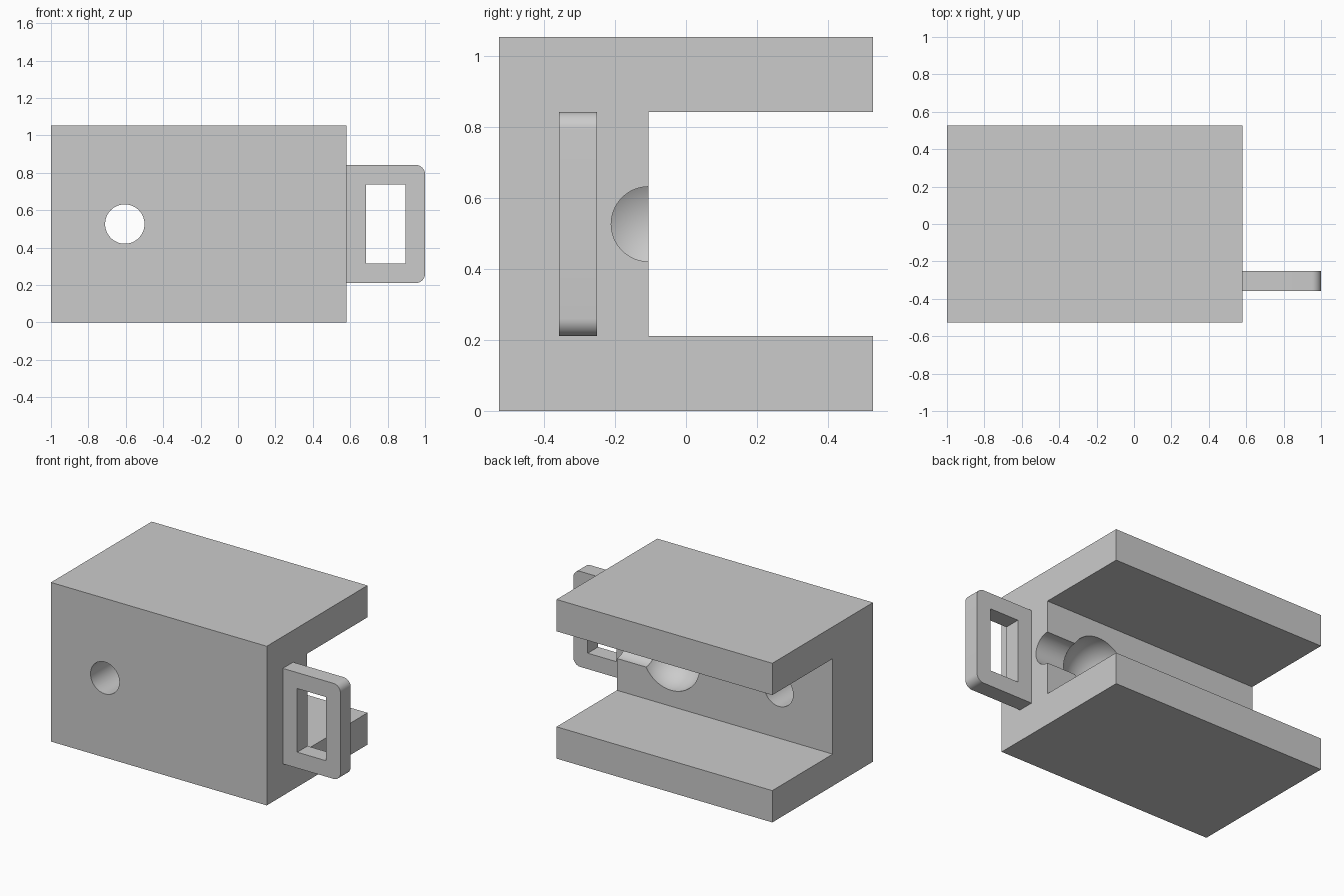
import bpy, bmesh, math
from mathutils import Vector

cube = bpy.data.objects.get("Cube")
if cube:
    bpy.data.objects.remove(cube, do_unlink=True)

U = 2 / 19                      # design unit: overall length is 19 units
LEFT = -1.0                     # x of the block's closed-off end
END = LEFT + 15 * U             # x of the block's tab end
FRONT = -5 * U
WALL = FRONT + 4 * U            # inner face of the thick wall
MID = 5 * U                     # mid height

grey = bpy.data.materials.new("light grey")
grey.use_nodes = True
colour = (0.6, 0.6, 0.6, 1)
grey.diffuse_color = colour
grey.node_tree.nodes["Principled BSDF"].inputs["Base Color"].default_value = colour


def extrude(name, profile, direction):
    """Solid made by sweeping a closed profile along a direction."""
    bm = bmesh.new()
    face = bm.faces.new([bm.verts.new(p) for p in profile])
    out = bmesh.ops.extrude_face_region(bm, geom=[face])
    moved = [g for g in out["geom"] if isinstance(g, bmesh.types.BMVert)]
    bmesh.ops.translate(bm, verts=moved, vec=Vector(direction))
    bmesh.ops.recalc_face_normals(bm, faces=bm.faces)
    mesh = bpy.data.meshes.new(name)
    bm.to_mesh(mesh)
    bm.free()
    mesh.materials.append(grey)
    obj = bpy.data.objects.new(name, mesh)
    bpy.context.collection.objects.link(obj)
    return obj


def activate(obj):
    bpy.ops.object.select_all(action='DESELECT')
    obj.select_set(True)
    bpy.context.view_layer.objects.active = obj


def cut(obj, cutter):
    """Subtract the cutter, then discard it."""
    cutter.hide_render = True
    mod = obj.modifiers.new("cut", 'BOOLEAN')
    mod.operation = 'DIFFERENCE'
    mod.solver = 'EXACT'
    mod.object = cutter
    activate(obj)
    bpy.ops.object.modifier_apply(modifier=mod.name)
    bpy.data.objects.remove(cutter, do_unlink=True)


def smooth(obj):
    activate(obj)
    bpy.ops.object.shade_smooth_by_angle(angle=math.radians(30))


# Channel-shaped block
section = [(-5, 0), (5, 0), (5, 2), (-1, 2), (-1, 8), (5, 8), (5, 10), (-5, 10)]
block = extrude("channel_block", [(LEFT, y * U, z * U) for y, z in section],
                (15 * U, 0, 0))

# Round hole through the wall
bpy.ops.mesh.primitive_cylinder_add(
    vertices=64, radius=U, depth=6 * U, rotation=(math.pi / 2, 0, 0),
    location=(LEFT + 3.75 * U, FRONT + 2 * U, MID))
cut(block, bpy.context.object)

# Ball socket in the inner wall face
socket_x = LEFT + 11.25 * U
bpy.ops.mesh.primitive_uv_sphere_add(
    segments=64, ring_count=33, radius=2 * U, rotation=(math.pi / 2, 0, 0),
    location=(socket_x, WALL, MID))
cut(block, bpy.context.object)

# Half-round neck from the socket to the tab end
bpy.ops.mesh.primitive_cylinder_add(
    vertices=64, radius=U, depth=5 * U, rotation=(0, math.pi / 2, 0),
    location=(socket_x + 2.5 * U, WALL, MID))
cut(block, bpy.context.object)
smooth(block)

# Side loop with rounded outer corners
TAB_Y, TAB_T, R = -0.358, 0.107, 0.05
outline = [(END, 2 * U), (END, 8 * U)]
for cz, start in ((8 * U - R, 90), (2 * U + R, 0)):
    for i in range(9):
        a = math.radians(start - 90 * i / 8)
        outline.append((1 - R + R * math.cos(a), cz + R * math.sin(a)))
loop = extrude("side_loop", [(x, TAB_Y, z) for x, z in outline], (0, TAB_T, 0))

# Rectangular window in the loop
window = [(1, 3), (3, 3), (3, 7), (1, 7)]
cut(loop, extrude("window_cutter",
                  [(END + x * U, TAB_Y - U, z * U) for x, z in window],
                  (0, 3 * U, 0)))
smooth(loop)
